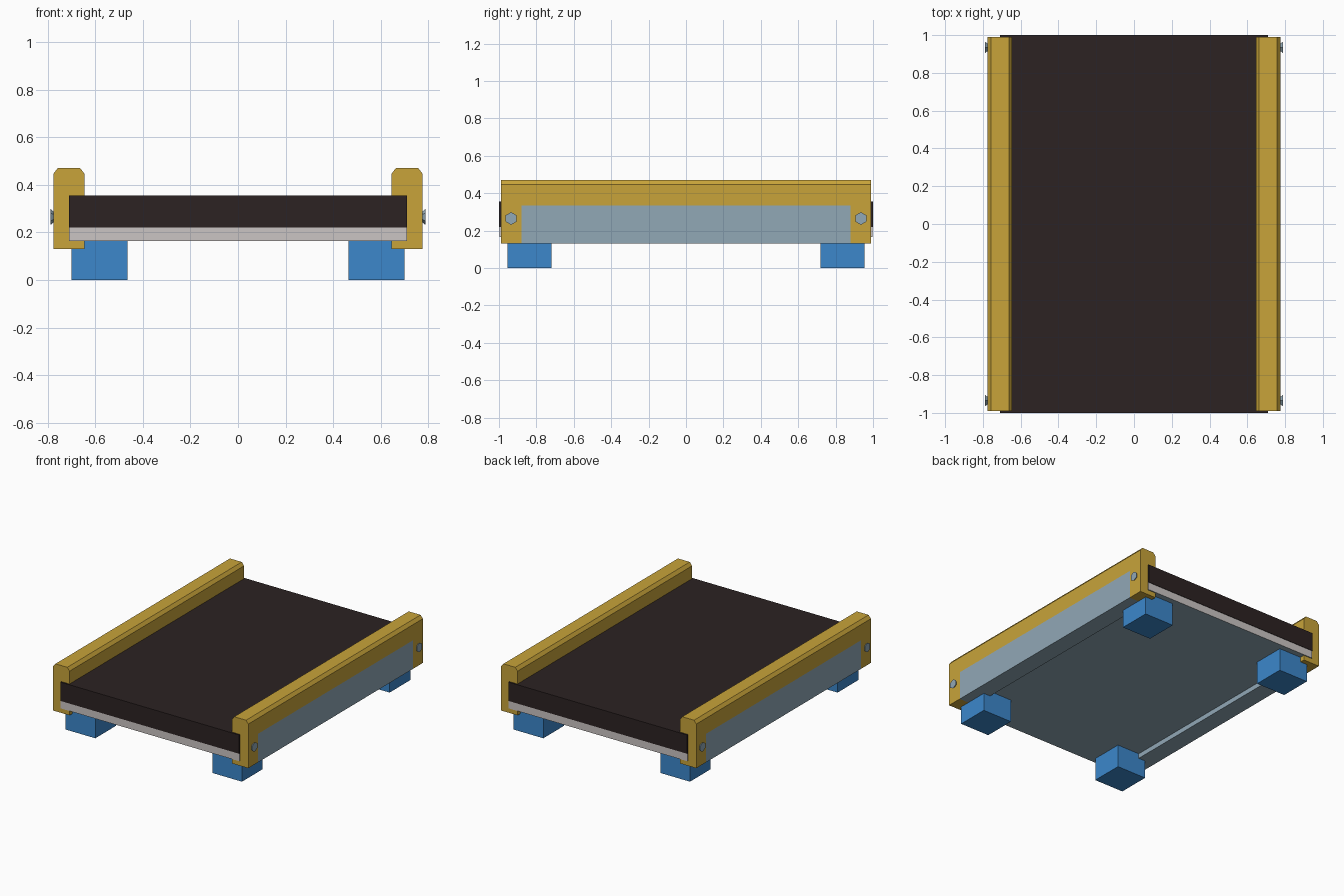
import bpy, bmesh, math
from mathutils import Matrix

cube = bpy.data.objects.get("Cube")
if cube:
    bpy.data.objects.remove(cube, do_unlink=True)


def material(name, rgb):
    m = bpy.data.materials.new(name)
    m.use_nodes = True
    m.diffuse_color = (*rgb, 1)
    m.node_tree.nodes["Principled BSDF"].inputs["Base Color"].default_value = (*rgb, 1)
    return m


YELLOW = material("yellow_paint", (0.58, 0.37, 0.042))
RUBBER = material("dark_rubber", (0.025, 0.016, 0.016))
BLUE = material("blue_paint", (0.045, 0.243, 0.597))
STEEL = material("blue_grey_steel", (0.283, 0.392, 0.468))
PALE = material("pale_grey", (0.597, 0.558, 0.546))


def finish(name, bm, *mats):
    bmesh.ops.recalc_face_normals(bm, faces=bm.faces)
    mesh = bpy.data.meshes.new(name)
    bm.to_mesh(mesh)
    bm.free()
    for m in mats:
        mesh.materials.append(m)
    obj = bpy.data.objects.new(name, mesh)
    bpy.context.collection.objects.link(obj)
    return obj


def box(name, x0, x1, y0, y1, z0, z1, *mats):
    bm = bmesh.new()
    place = Matrix.Translation(((x0 + x1) / 2, (y0 + y1) / 2, (z0 + z1) / 2))
    size = Matrix.Diagonal((x1 - x0, y1 - y0, z1 - z0, 1))
    bmesh.ops.create_cube(bm, size=1, matrix=place @ size)
    return finish(name, bm, *mats)


# Side rail: slotted profile swept along y, steel lower panel between the ends
PROFILE = [(0.645, 0.13), (0.775, 0.13), (0.775, 0.335), (0.775, 0.447),
           (0.757, 0.47), (0.663, 0.47), (0.645, 0.447), (0.645, 0.355),
           (0.71, 0.355), (0.71, 0.165), (0.645, 0.165)]
PANEL = 0.88


def rail(name, side):
    bm = bmesh.new()
    rings = [[bm.verts.new((side * x, y, z)) for x, z in PROFILE]
             for y in (-0.99, -PANEL, PANEL, 0.99)]
    for a, b in zip(rings, rings[1:]):
        for i in range(len(PROFILE)):
            j = (i + 1) % len(PROFILE)
            face = bm.faces.new((a[i], a[j], b[j], b[i]))
            center = face.calc_center_median()
            if abs(center.y) < PANEL / 2 and center.z < 0.33:
                face.material_index = 1
    bm.faces.new(rings[0])
    bm.faces.new(rings[-1])
    return finish(name, bm, YELLOW, STEEL)


# Hexagonal bolt head flaring outward from the rail
def bolt(name, side, y):
    bm = bmesh.new()
    place = Matrix.Translation((side * 0.779, y, 0.265))
    turn = Matrix.Rotation(side * math.pi / 2, 4, 'Y') @ Matrix.Rotation(math.pi / 2, 4, 'Z')
    bmesh.ops.create_cone(bm, cap_ends=True, segments=6, radius1=0.018,
                          radius2=0.034, depth=0.018, matrix=place @ turn)
    return finish(name, bm, STEEL)


# Belt and the pan below it, with a steel underside
box("belt", -0.71, 0.71, -1, 1, 0.22, 0.355, RUBBER)
pan = box("belt_pan", -0.71, 0.71, -0.997, 0.997, 0.165, 0.22, PALE, STEEL)
for poly in pan.data.polygons:
    if poly.normal.z < -0.5:
        poly.material_index = 1

# Rails, feet and bolts on both sides
for side, label in ((1, "left"), (-1, "right")):
    rail(label + "_rail", side)
    for end, place in ((-1, "front"), (1, "back")):
        xs = sorted((side * 0.465, side * 0.70))
        ys = sorted((end * 0.72, end * 0.955))
        box(f"{place}_{label}_foot", *xs, *ys, 0, 0.166, BLUE)
        bolt(f"{place}_{label}_bolt", side, end * 0.935)
